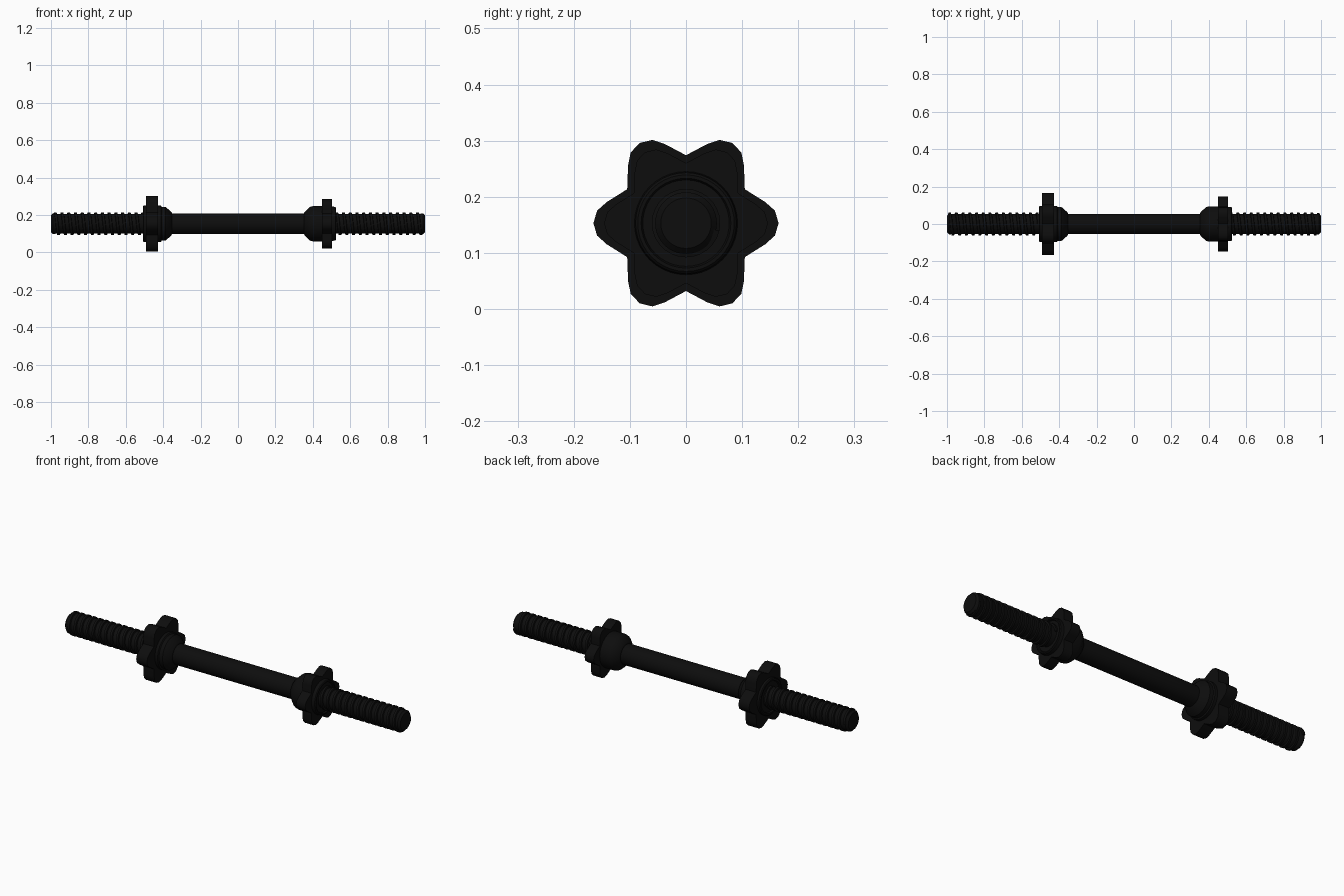
import bpy, bmesh, math

if "Cube" in bpy.data.objects:
    bpy.data.objects.remove(bpy.data.objects["Cube"])

ZC = 0.153  # height of the bar axis
mat = bpy.data.materials.new("black_metal")
mat.diffuse_color = (0.004, 0.004, 0.004, 1)
mat.use_nodes = True
mat.node_tree.nodes["Principled BSDF"].inputs["Base Color"].default_value = mat.diffuse_color


def finish(name, bm, smooth=True):
    bmesh.ops.recalc_face_normals(bm, faces=bm.faces[:])
    me = bpy.data.meshes.new(name)
    bm.to_mesh(me)
    bm.free()
    me.materials.append(mat)
    ob = bpy.data.objects.new(name, me)
    bpy.context.collection.objects.link(ob)
    ob.location.z = ZC
    if smooth:
        bpy.ops.object.select_all(action='DESELECT')
        ob.select_set(True)
        bpy.context.view_layer.objects.active = ob
        bpy.ops.object.shade_smooth_by_angle(angle=math.radians(35))
    return ob


def skin(bm, rings, closed=True):
    """Join successive closed vertex rings with quads."""
    n = len(rings[0])
    for a, b in zip(rings, rings[1:]):
        for i in range(n):
            j = (i + 1) % n
            bm.faces.new((a[i], a[j], b[j], b[i]))
    if closed:
        bm.faces.new(rings[0])
        bm.faces.new(rings[-1])


def lathe(name, profile, n=40):
    """Turn (x, radius) points around the bar axis."""
    bm = bmesh.new()
    rings = [[bm.verts.new((x, r * math.cos(2 * math.pi * i / n), r * math.sin(2 * math.pi * i / n)))
              for i in range(n)] for x, r in profile]
    skin(bm, rings)
    return finish(name, bm)


def star(name, x0, x1, scale):
    """Six-lobed grip wheel."""
    lobe = [(-30, .121), (-15, .146), (-8, .160), (0, .165), (8, .160), (15, .146)]
    bm = bmesh.new()
    rings = []
    for x in (x0, x1):
        ring = []
        for k in range(6):
            for a, r in lobe:
                t = math.radians(60 * k + a)
                ring.append(bm.verts.new((x, scale * r * math.cos(t), scale * r * math.sin(t))))
        rings.append(ring)
    skin(bm, rings)
    return finish(name, bm)


def thread(name, x0, x1, pitch=0.036, seg=28):
    """Helical ridge with a near-square section."""
    bm = bmesh.new()
    steps = int((x1 - x0 - 0.018) / pitch * seg)
    section = [(0, .050), (.003, .061), (.015, .061), (.018, .050)]
    rings = []
    for s in range(steps + 1):
        t = 2 * math.pi * s / seg
        x = x0 + pitch * s / seg
        rings.append([bm.verts.new((x + dx, r * math.cos(t), r * math.sin(t))) for dx, r in section])
    skin(bm, rings)
    return finish(name, bm)


# Bar with chamfered ends, thinner under the threads
lathe("bar", [(-1, .045), (-.99, .055), (-.978, .055), (-.975, .053), (-.48, .053), (-.47, .054),
              (.47, .054), (.48, .053), (.975, .053), (.978, .055), (.99, .055), (1, .045)])

# Screw threads
thread("left_thread", -.995, -.50)
thread("right_thread", .51, .995)

# Locking collars: tapered inner end, stepped outer face
lathe("left_collar", [(-.500, .054), (-.500, .080), (-.508, .083), (-.508, .092), (-.504, .097),
                      (-.412, .097), (-.408, .090), (-.387, .090), (-.355, .062), (-.353, .054)])
lathe("right_collar", [(.353, .054), (.355, .062), (.385, .090), (.400, .094), (.449, .094),
                       (.503, .092), (.520, .090), (.524, .086), (.524, .080), (.516, .077),
                       (.516, .054)])

# Star-shaped grips
star("left_star_grip", -.492, -.428, 1.0)
star("right_star_grip", .449, .503, .885)
